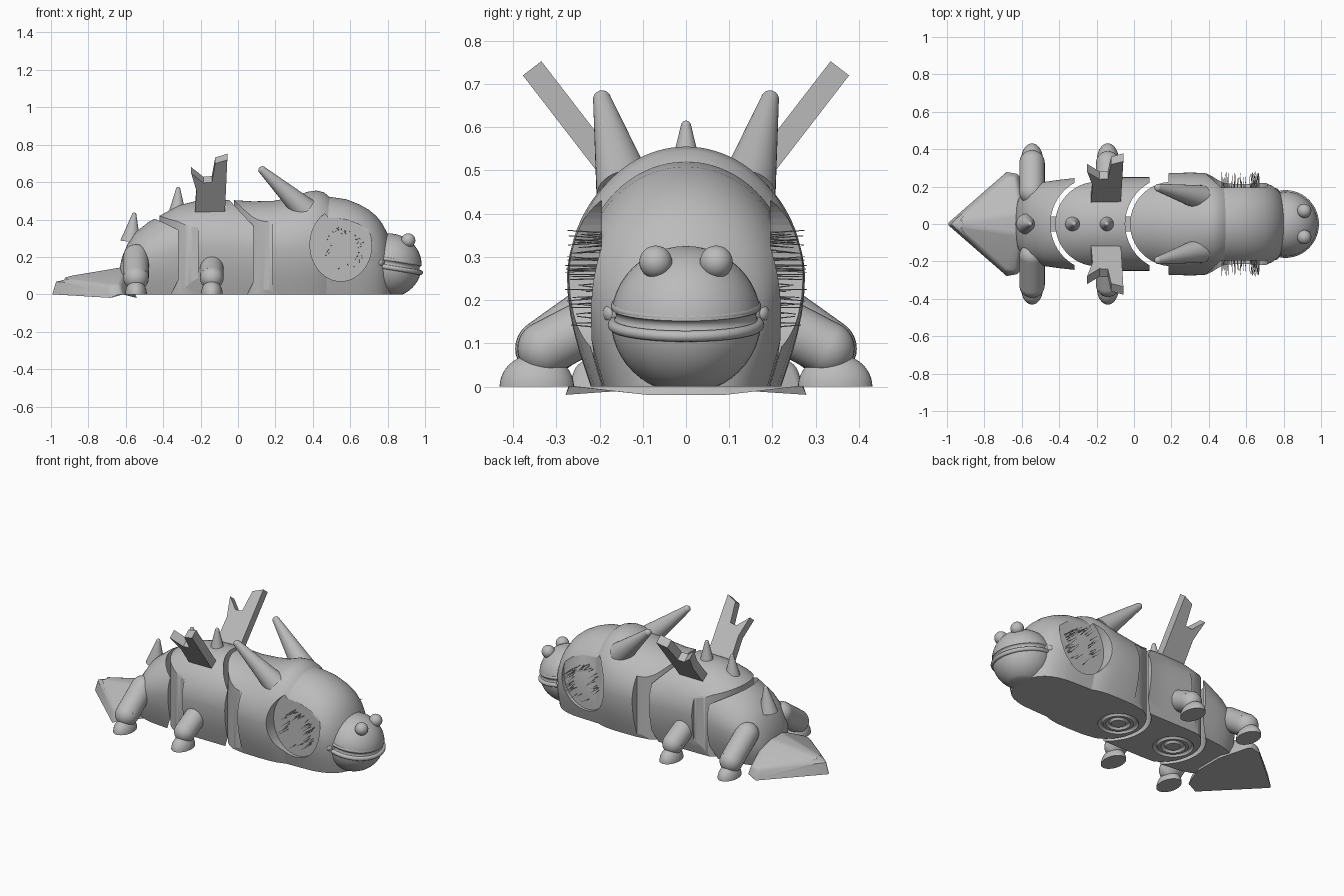
import bpy, bmesh, math, random
from mathutils import Vector, Matrix

cube = bpy.data.objects.get("Cube")
if cube:
    bpy.data.objects.remove(cube, do_unlink=True)

GREY = (0.5, 0.5, 0.5, 1)
mat = bpy.data.materials.new("plain grey")
mat.use_nodes = True
mat.diffuse_color = GREY
mat.node_tree.nodes["Principled BSDF"].inputs["Base Color"].default_value = GREY


def finish(name, bm, smooth=True, angle=35):
    bmesh.ops.recalc_face_normals(bm, faces=bm.faces)
    me = bpy.data.meshes.new(name)
    bm.to_mesh(me)
    bm.free()
    ob = bpy.data.objects.new(name, me)
    bpy.context.collection.objects.link(ob)
    me.materials.append(mat)
    if smooth:
        shade(ob, angle)
    return ob


def activate(ob):
    bpy.ops.object.select_all(action='DESELECT')
    ob.select_set(True)
    bpy.context.view_layer.objects.active = ob


def shade(ob, angle=35):
    activate(ob)
    bpy.ops.object.shade_smooth_by_angle(angle=math.radians(angle))


def cut(ob, cutter):
    mod = ob.modifiers.new("cut", 'BOOLEAN')
    mod.operation, mod.solver, mod.object = 'DIFFERENCE', 'EXACT', cutter
    activate(ob)
    bpy.ops.object.modifier_apply(modifier=mod.name)


def ball(name, centre, radii, floor=False):
    bm = bmesh.new()
    bmesh.ops.create_uvsphere(bm, u_segments=40, v_segments=24, radius=1)
    bm.transform(Matrix.Translation(centre) @ Matrix.Diagonal((*radii, 1)))
    if floor:
        geom = bm.verts[:] + bm.edges[:] + bm.faces[:]
        bmesh.ops.bisect_plane(bm, geom=geom, plane_co=(0, 0, 0), plane_no=(0, 0, 1), clear_inner=True)
        bmesh.ops.holes_fill(bm, edges=[e for e in bm.edges if e.is_boundary])
    return finish(name, bm)


def cone(bm, a, b, r1, r2, n=32, round_tip=False):
    a, b = Vector(a), Vector(b)
    d = b - a
    m = Matrix.Translation((a + b) / 2) @ d.to_track_quat('Z', 'Y').to_matrix().to_4x4()
    bmesh.ops.create_cone(bm, cap_ends=True, segments=n, radius1=r1, radius2=r2, depth=d.length, matrix=m)
    if round_tip:
        bmesh.ops.create_uvsphere(bm, u_segments=n, v_segments=16, radius=r2, matrix=Matrix.Translation(b))


def loft(name, stations, n=48):
    # Each station is x, half width, height: domed top, tapered sides, flat base
    bm = bmesh.new()
    rings = []
    for x, w, h in stations:
        zc = min(0.25, h * 0.5)
        pts = [(w * (0.8 + 0.2 * math.sin(i / 6 * math.pi / 2)), zc * i / 6) for i in range(6)]
        pts += [(w * math.cos(math.pi * i / n), zc + (h - zc) * math.sin(math.pi * i / n)) for i in range(n + 1)]
        pts += [(-y, z) for y, z in reversed(pts[:6])]
        rings.append([bm.verts.new((x, y, z)) for y, z in pts])
    for r, s in zip(rings, rings[1:]):
        for i in range(len(r)):
            j = (i + 1) % len(r)
            bm.faces.new((r[i], r[j], s[j], s[i]))
    bm.faces.new(rings[0])
    bm.faces.new(rings[-1])
    return finish(name, bm)


def prism(name, pts, place, d0, d1):
    # Flat outline extruded between two depths; place maps (u, v, depth) to a point
    bm = bmesh.new()
    lo, hi = [[bm.verts.new(place(u, v, d)) for u, v in pts] for d in (d0, d1)]
    bm.faces.new(lo)
    bm.faces.new(hi)
    for i in range(len(pts)):
        j = (i + 1) % len(pts)
        bm.faces.new((lo[i], lo[j], hi[j], hi[i]))
    return finish(name, bm, smooth=False)


def torus(name, centre, major, minor, tilt=0.0):
    bpy.ops.mesh.primitive_torus_add(location=centre, rotation=(0, tilt, 0), major_radius=major,
                                     minor_radius=minor, major_segments=72, minor_segments=12)
    ob = bpy.context.object
    ob.name = name
    ob.data.materials.append(mat)
    shade(ob)
    return ob


# Body and head shells
body = loft("body", [(-0.635, .08, .13), (-0.62, .13, .2), (-0.59, .17, .27), (-0.55, .2, .33),
                     (-0.48, .225, .385), (-0.41, .235, .425), (-0.32, .245, .475), (-0.22, .25, .5),
                     (-0.05, .25, .505), (.08, .25, .497), (.19, .272, .5), (.3, .275, .52),
                     (.37, .273, .548), (.42, .265, .555), (.46, .25, .545), (.49, .235, .52)])
head = loft("head", [(.4, .245, .525), (.5, .243, .52), (.58, .24, .508), (.65, .235, .48), (.7, .222, .452),
                     (.74, .203, .418), (.77, .18, .38), (.8, .14, .325), (.815, .1, .27), (.822, .05, .2)])
cutters = []

# Hinge gaps: a curved slot opening into a notch on each flank
for cx in (0.205, -0.195):
    edge = cx - 0.122
    a_out, a_in = math.acos(-0.122 / 0.252), math.acos(-0.02 / 0.226)
    outer = [(a_out + (2 * math.pi - 2 * a_out) * i / 40, 0.252) for i in range(41)]
    inner = [(a_in + (2 * math.pi - 2 * a_in) * i / 40, 0.226) for i in range(41)]
    arcs = [[(cx + r * math.cos(a), r * math.sin(a)) for a, r in arc] for arc in (outer, inner)]
    back = cx - 0.018
    pts = arcs[0] + [(edge, -0.4), (back, -0.4)] + arcs[1][::-1] + [(back, 0.4), (edge, 0.4)]
    cutters.append((prism("gap_cutter", pts, lambda u, v, d: (u, v, d), -0.1, 0.8), [body]))
    # Underside pivot rings
    for r in (0.1, 0.055):
        cutters.append((torus("ring_cutter", (cx - 0.09, 0, 0), r, 0.014), [body]))

# Sunken cheek pockets
for s in (1, -1):
    pts = [(.55 + .165 * math.cos(math.tau * i / 64), .265 + .195 * math.sin(math.tau * i / 64)) for i in range(64)]
    cutters.append((prism("pocket_cutter", pts, lambda u, v, d: (u, s * d, v), 0.195, 0.4), [body, head]))

for cutter, targets in cutters:
    for ob in targets:
        cut(ob, cutter)
    bpy.data.objects.remove(cutter, do_unlink=True)
shade(body)
shade(head)

# Hinge links bridging the gaps
for name, x in (("front_hinge", -0.03), ("rear_hinge", -0.43)):
    bm = bmesh.new()
    bmesh.ops.create_cube(bm, matrix=Matrix.Translation((x, 0, 0.2)) @ Matrix.Diagonal((.08, .08, .2, 1)))
    finish(name, bm, smooth=False)

# Snout, mouth groove, lips and eyes
snout = ball("snout", (.81, 0, .155), (.172, .174, .17), floor=True)
TILT = 0.16
groove = torus("groove_cutter", (.81, 0, .165), .178, .016, TILT)
cut(snout, groove)
bpy.data.objects.remove(groove, do_unlink=True)
shade(snout)
torus("lower_lip", (.81, 0, .143), .168, .013, TILT)
torus("upper_lip", (.81, 0, .186), .164, .01, TILT)

# Parts on both sides: left is +y here, running along the body
for s, side in ((1, "far"), (-1, "near")):
    ball(side + "_eye", (.91, s * .07, .288), (.038, .038, .038))
    ball(side + "_mouth_corner", (.755, s * .172, .17), (.022, .02, .022))

    bm = bmesh.new()
    cone(bm, (.36, s * .14, .45), (.13, s * .194, .664), .068, .021, round_tip=True)
    finish(side + "_horn", bm)

    for leg, x, r, top in (("front", -.14, .063, .15), ("rear", -.545, .068, .18)):
        bm = bmesh.new()
        cone(bm, (x, s * .17, top + .02), (x, s * .327, .088), r, r, round_tip=True)
        bmesh.ops.create_uvsphere(bm, u_segments=32, v_segments=16, radius=r,
                                  matrix=Matrix.Translation((x, s * .17, top + .02)))
        finish(f"{side}_{leg}_leg", bm)
        ball(f"{side}_{leg}_foot", (x, s * .345, 0), (.058, .086, .076), floor=True)

    # Forked wing plate leaning outwards
    fork = [(-.23, 0), (-.07, 0), (-.057, .362), (-.122, .335), (-.14, .21), (-.185, .205), (-.25, .27), (-.222, .15)]
    prism(side + "_wing", fork,
          lambda u, v, d: (u, s * (.135 + .61 * v + .79 * d), .45 + .79 * v - .61 * d), -.027, .027)

    # Fine bristles scattered round the cheek pocket
    random.seed(4)
    bm = bmesh.new()
    for i in range(45):
        a, r = random.uniform(0, math.tau), random.uniform(.08, .12)
        p = Vector((.57 + r * .9 * math.cos(a), s * .185, .245 + r * math.sin(a)))
        q = p + Vector((random.uniform(-.01, .01), s * random.uniform(.04, .095), random.uniform(-.008, .008)))
        cone(bm, p, q, .002, .001, n=4)
    finish(side + "_bristles", bm, smooth=False)

# Back spikes
for name, a, b, r in (("front_spike", (-.145, 0, .48), (-.145, 0, .603), .042),
                      ("middle_spike", (-.325, 0, .44), (-.32, 0, .562), .045),
                      ("rear_spike", (-.575, 0, .28), (-.555, 0, .425), .055)):
    bm = bmesh.new()
    cone(bm, a, b, r, .012, round_tip=True)
    finish(name, bm)

# Arrowhead tail with a raised ridge
bm = bmesh.new()
points = [(-1, 0, 0), (-.975, 0, .085)]
for s in (1, -1):
    points += [(-.69, s * .27, 0), (-.62, s * .27, 0), (-.68, s * .255, .05), (-.63, s * .255, .05),
               (-.6, s * .06, .148), (-.55, s * .1, 0)]
for p in points:
    bm.verts.new(p)
bmesh.ops.convex_hull(bm, input=bm.verts)
bmesh.ops.dissolve_limit(bm, angle_limit=0.02, verts=bm.verts, edges=bm.edges)
bmesh.ops.bevel(bm, geom=[e for e in bm.edges if max(v.co.z for v in e.verts) > .01],
                offset=.015, segments=3, profile=.5, affect='EDGES')
finish("tail", bm)
